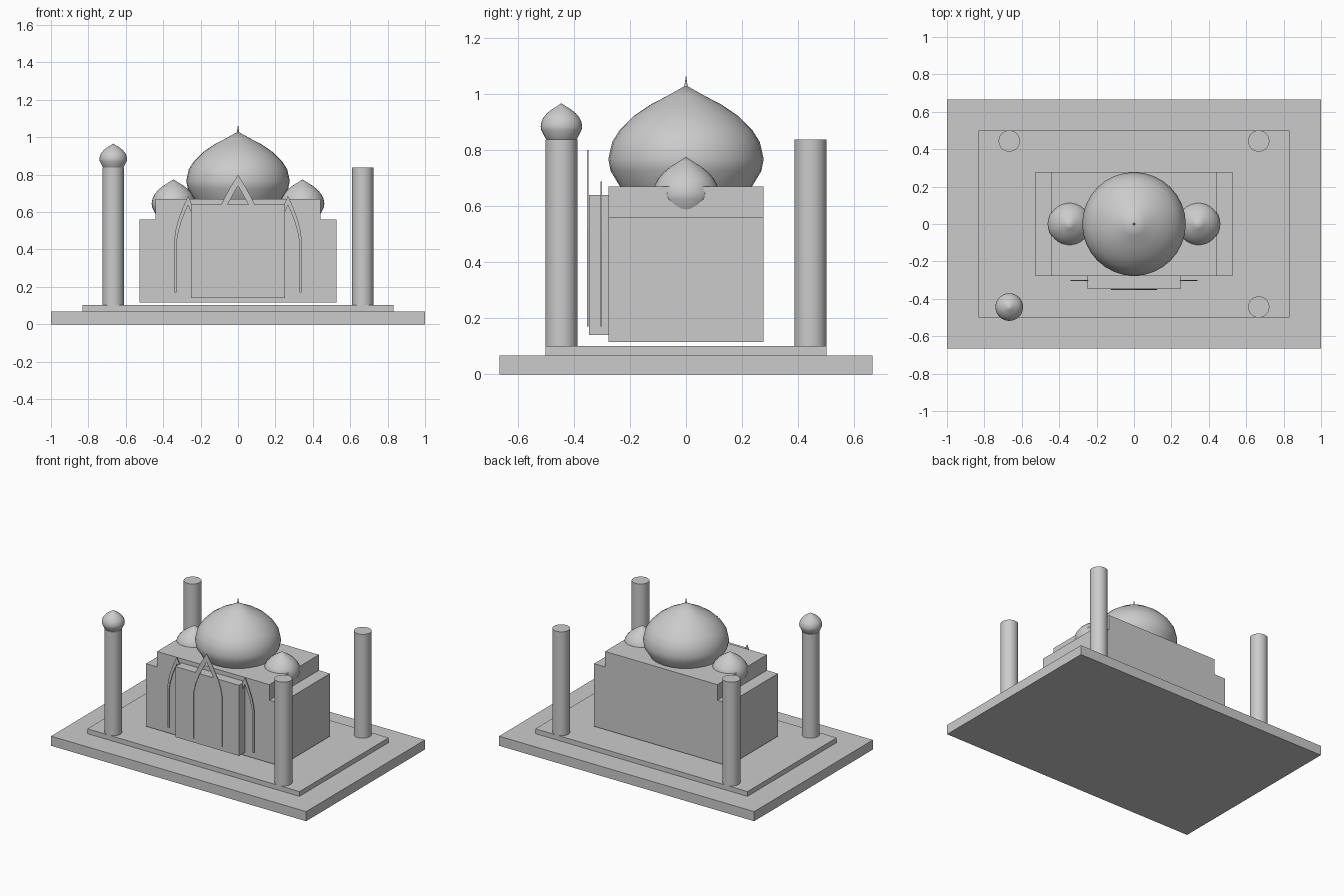
import bpy, bmesh, math

cube = bpy.data.objects.get("Cube")
if cube:
    bpy.data.objects.remove(cube, do_unlink=True)

# One stone colour throughout
stone = bpy.data.materials.new("grey_stone")
stone.use_nodes = True
stone.diffuse_color = (0.6, 0.6, 0.6, 1)
stone.node_tree.nodes["Principled BSDF"].inputs["Base Color"].default_value = (0.6, 0.6, 0.6, 1)


def finish(name, bm, smooth=False):
    bmesh.ops.recalc_face_normals(bm, faces=bm.faces)
    mesh = bpy.data.meshes.new(name)
    bm.to_mesh(mesh)
    bm.free()
    mesh.materials.append(stone)
    ob = bpy.data.objects.new(name, mesh)
    bpy.context.collection.objects.link(ob)
    if smooth:
        bpy.ops.object.select_all(action='DESELECT')
        ob.select_set(True)
        bpy.context.view_layer.objects.active = ob
        bpy.ops.object.shade_smooth_by_angle(angle=math.radians(40))
    return ob


def box(name, half_x, y0, y1, z0, z1):
    bm = bmesh.new()
    bmesh.ops.create_cube(bm, size=1)
    for v in bm.verts:
        v.co = (v.co.x * 2 * half_x, y0 + (v.co.y + 0.5) * (y1 - y0), z0 + (v.co.z + 0.5) * (z1 - z0))
    return finish(name, bm)


def lathe(name, profile, location, segments=32):
    """Turn (radius, height) points round the vertical axis."""
    bm = bmesh.new()
    verts = [bm.verts.new((r, 0, z)) for r, z in profile]
    edges = [bm.edges.new(pair) for pair in zip(verts, verts[1:])]
    bmesh.ops.spin(bm, geom=verts + edges, cent=(0, 0, 0), axis=(0, 0, 1),
                   angle=math.tau, steps=segments, use_merge=True)
    bmesh.ops.remove_doubles(bm, verts=bm.verts, dist=0.0002)
    ob = finish(name, bm, smooth=True)
    ob.location = location
    return ob


# Onion profile for a radius of one, widest at height zero
ONION = [(0, -0.68), (0.6, -0.66), (0.78, -0.48), (0.85, -0.35), (0.97, -0.15), (1, 0),
         (0.95, 0.22), (0.85, 0.38), (0.68, 0.55), (0.46, 0.7), (0.23, 0.82), (0, 0.95)]


def onion(name, radius, stretch, location):
    lathe(name, [(r * radius, h * radius * stretch) for r, h in ONION], location)


# Half outlines of the pointed arch, foot to apex
OUTER = [(1, 0), (1, 0.55), (0.92, 0.64), (0.74, 0.745), (0.38, 0.88), (0, 1)]
INNER = [(0.84, 0), (0.84, 0.52), (0.7, 0.63), (0.46, 0.745), (0.22, 0.83), (0, 0.905)]


def arch(name, x, y, half, z0, z1, depth=0.005):
    bm = bmesh.new()
    for side in (-1, 1):
        rows = [[bm.verts.new((x + side * u * half, y, z0 + t * (z1 - z0))) for u, t in line]
                for line in (OUTER, INNER)]
        for i in range(len(OUTER) - 1):
            bm.faces.new((rows[0][i], rows[0][i + 1], rows[1][i + 1], rows[1][i]))
    bmesh.ops.remove_doubles(bm, verts=bm.verts, dist=0.0001)
    result = bmesh.ops.extrude_face_region(bm, geom=bm.faces[:])
    for v in result["geom"]:
        if isinstance(v, bmesh.types.BMVert):
            v.co.y += depth
    finish(name, bm)


# Stepped base
box("base_slab", 1.0, -0.665, 0.665, 0, 0.068)
box("plinth", 0.832, -0.5, 0.5, 0.068, 0.102)

# Main hall with a narrower upper storey and a front bay
box("main_hall", 0.527, -0.277, 0.277, 0.116, 0.56)
box("upper_hall", 0.44, -0.277, 0.277, 0.56, 0.67)
box("front_bay", 0.25, -0.345, -0.277, 0.14, 0.64)

# Arch frames
arch("center_arch", 0, -0.352, 0.122, 0.17, 0.80)
for side, label in ((-1, "right"), (1, "left")):
    arch(label + "_arch", side * 0.267, -0.305, 0.073, 0.17, 0.687)
    onion(label + "_small_dome", 0.117, 1.17, (side * 0.345, 0, 0.645))

# Great dome and its spire
onion("great_dome", 0.277, 1.0, (0, 0, 0.767))
lathe("spire", [(0, 0), (0.008, 0), (0.004, 0.025), (0, 0.053)], (0, 0, 1.015), 12)

# Corner towers; only the front right one is capped
for sx, xl in ((-1, "right"), (1, "left")):
    for sy, yl in ((-1, "front"), (1, "back")):
        lathe(f"{yl}_{xl}_tower", [(0, 0.1), (0.057, 0.1), (0.057, 0.838), (0, 0.838)],
              (sx * 0.667, sy * 0.444, 0))
onion("tower_dome", 0.074, 1.17, (-0.667, -0.444, 0.884))
